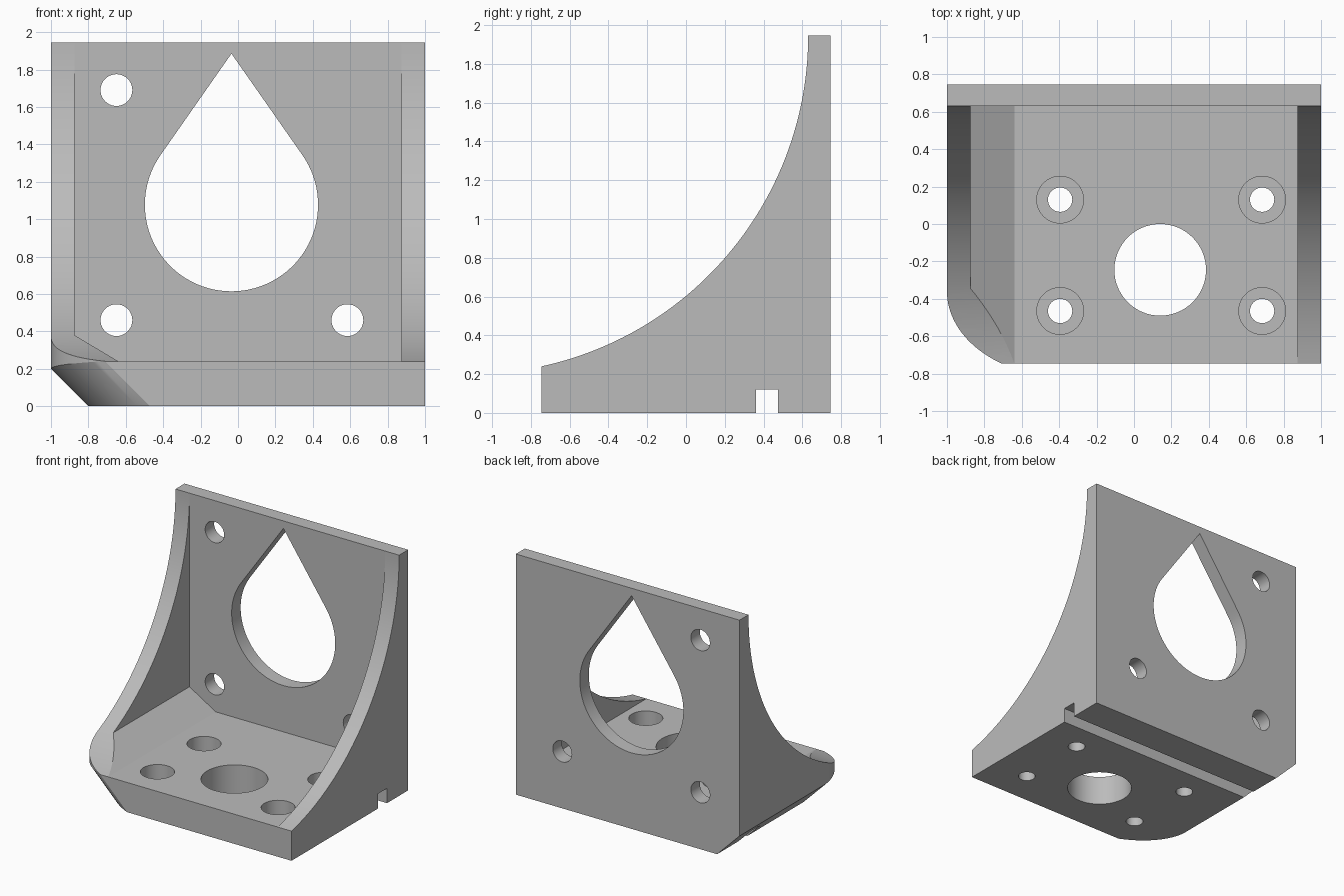
import bpy, bmesh, math
from mathutils import Vector

cube = bpy.data.objects.get("Cube")
if cube:
    bpy.data.objects.remove(cube, do_unlink=True)

WIDTH, DEPTH, HEIGHT = 1.0, 0.745, 1.945
FLOOR, WALL_FRONT, SIDE = 0.24, 0.63, 0.875

grey = bpy.data.materials.new("plain_grey")
grey.use_nodes = True
grey.diffuse_color = (0.5, 0.5, 0.5, 1)
grey.node_tree.nodes["Principled BSDF"].inputs["Base Color"].default_value = (0.5, 0.5, 0.5, 1)


def loft(name, rings):
    """Closed solid through matching rings of points."""
    bm = bmesh.new()
    loops = [[bm.verts.new(p) for p in ring] for ring in rings]
    n = len(loops[0])
    for a, b in zip(loops, loops[1:]):
        for i in range(n):
            j = (i + 1) % n
            bm.faces.new((a[i], a[j], b[j], b[i]))
    bm.faces.new(loops[0][::-1])
    bm.faces.new(loops[-1])
    bmesh.ops.recalc_face_normals(bm, faces=bm.faces)
    mesh = bpy.data.meshes.new(name)
    bm.to_mesh(mesh)
    bm.free()
    obj = bpy.data.objects.new(name, mesh)
    bpy.context.collection.objects.link(obj)
    mesh.materials.append(grey)
    return obj


def prism(name, outline, axis, start, end):
    """Extrude a 2D outline along one axis."""
    def place(p, t):
        c = list(p)
        c.insert("xyz".index(axis), t)
        return Vector(c)
    return loft(name, [[place(p, t) for p in outline] for t in (start, end)])


def circle(cx, cy, r, n=64):
    return [(cx + r * math.cos(math.tau * i / n), cy + r * math.sin(math.tau * i / n))
            for i in range(n)]


def cut(target, cutter):
    mod = target.modifiers.new("cut", "BOOLEAN")
    mod.operation, mod.solver, mod.object = "DIFFERENCE", "EXACT", cutter
    bpy.context.view_layer.objects.active = target
    bpy.ops.object.modifier_apply(modifier=mod.name)
    bpy.data.objects.remove(cutter, do_unlink=True)


# Side profile: concave arc from the front lip up to the back wall
rise, run = HEIGHT - FLOOR, WALL_FRONT + DEPTH
radius = (rise ** 2 + run ** 2) / (2 * run)
sweep = math.asin(rise / radius)
arc = [(WALL_FRONT - radius + radius * math.cos(sweep * i / 48),
        HEIGHT - radius * math.sin(sweep * i / 48)) for i in range(49)]
profile = [(-DEPTH, 0), (DEPTH, 0), (DEPTH, HEIGHT)] + arc
bracket = prism("corner_bracket", profile, "x", -WIDTH - 0.1, WIDTH)

# Hollow between the side walls, with a sloped fillet on one side
hollow = [(-SIDE, 3), (-SIDE, 0.38), (-0.64, FLOOR), (SIDE, FLOOR), (SIDE, 3)]
cut(bracket, prism("hollow_cutter", hollow, "y", -2, WALL_FRONT))

# Outer side with chamfered bottom edge and rounded front corner
START, A, B = -0.36, 0.64, 0.46
path = [(-WIDTH, 0.9)]
for i in range(29):
    t = math.asin(0.44 / B) * i / 28
    path.append((-WIDTH + A * (1 - math.cos(t)), START - B * math.sin(t)))
rings = []
for x, y in path:
    k = min(max((START - y) / (START + DEPTH), 0), 1)
    z = 0.2 + 0.04 * k
    rings.append([(-1.6, y, -0.05), (x + z + 0.05, y, -0.05), (x, y, z),
                  (x, y, 2.2), (-1.6, y, 2.2)])
cut(bracket, loft("corner_cutter", rings))

# Groove across the underside
groove = [(0.36, -0.1), (0.475, -0.1), (0.475, 0.12), (0.36, 0.12)]
cut(bracket, prism("groove_cutter", groove, "x", -1.5, 1.5))

# Teardrop opening in the back wall
cx, cz, r, tip = -0.035, 1.077, 0.463, 1.885
tangent = math.acos(r / (tip - cz))
drop = [(cx, tip)]
for i in range(65):
    a = tangent + (math.tau - 2 * tangent) * i / 64
    drop.append((cx + r * math.sin(a), cz + r * math.cos(a)))
cut(bracket, prism("teardrop_cutter", drop, "y", 0.55, 0.9))

# Screw holes in the back wall
for x, z in ((-0.65, 1.69), (-0.65, 0.46), (0.585, 0.46)):
    cut(bracket, prism("wall_hole_cutter", circle(x, z, 0.085, 40), "y", 0.55, 0.9))

# Counterbored holes and large bore in the floor
for x in (-0.395, 0.685):
    for y in (0.13, -0.465):
        cut(bracket, prism("counterbore_cutter", circle(x, y, 0.125, 48), "z", 0.1, 0.3))
        cut(bracket, prism("floor_hole_cutter", circle(x, y, 0.065, 40), "z", -0.1, 0.3))
cut(bracket, prism("bore_cutter", circle(0.14, -0.245, 0.245), "z", -0.1, 0.3))

# Smooth curves, sharp edges
bpy.ops.object.select_all(action="DESELECT")
bracket.select_set(True)
bpy.context.view_layer.objects.active = bracket
bpy.ops.object.shade_smooth_by_angle(angle=math.radians(25))
